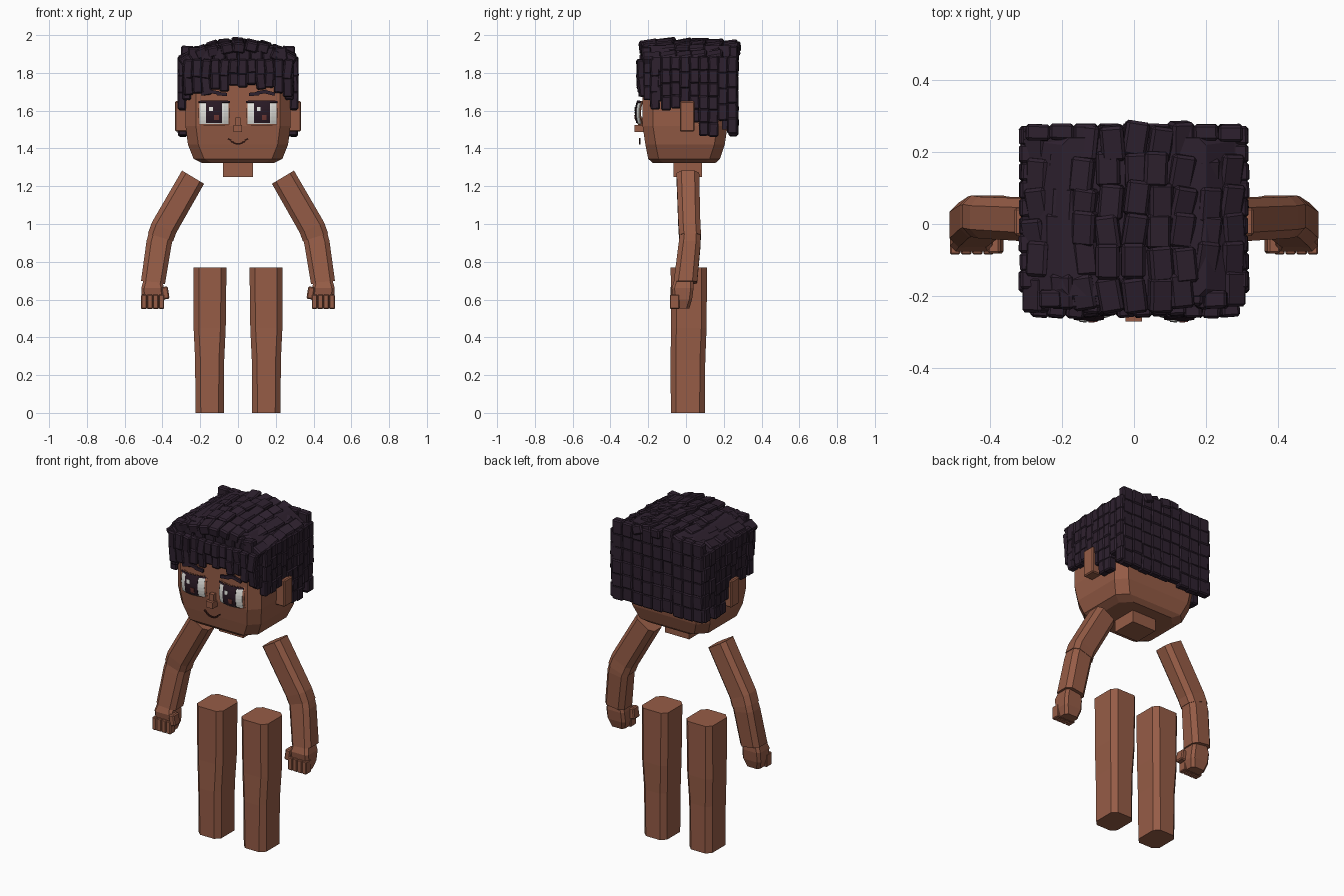
import bpy, bmesh, math, random
from mathutils import Vector, Matrix, Euler

random.seed(4)
if "Cube" in bpy.data.objects:
    bpy.data.objects.remove(bpy.data.objects["Cube"])


def material(name, rgb):
    m = bpy.data.materials.new(name)
    m.use_nodes = True
    m.diffuse_color = (*rgb, 1)
    m.node_tree.nodes["Principled BSDF"].inputs["Base Color"].default_value = (*rgb, 1)
    return m


SKIN = material("brown skin", (0.305, 0.108, 0.062))
HAIR = material("dark plum hair", (0.027, 0.015, 0.028))
WHITE = material("eye white", (0.78, 0.78, 0.74))
IRIS = material("dark iris", (0.022, 0.01, 0.018))
RED = material("iris glint", (0.16, 0.04, 0.035))
LIP = material("mouth line", (0.05, 0.014, 0.01))


def finish(name, bm, mat, bevel=0):
    bmesh.ops.recalc_face_normals(bm, faces=bm.faces)
    mesh = bpy.data.meshes.new(name)
    bm.to_mesh(mesh)
    bm.free()
    ob = bpy.data.objects.new(name, mesh)
    bpy.context.collection.objects.link(ob)
    mesh.materials.append(mat)
    if bevel:
        mod = ob.modifiers.new("soft edges", 'BEVEL')
        mod.width, mod.segments = bevel, 1
    return ob


def add_box(bm, centre, size, rot=(0, 0, 0)):
    mat = Matrix.LocRotScale(Vector(centre), Euler(rot), Vector(size))
    bmesh.ops.create_cube(bm, size=1, matrix=mat)


def box(name, lo, hi, mat, bevel=0):
    bm = bmesh.new()
    lo, hi = Vector(lo), Vector(hi)
    size = hi - lo
    add_box(bm, (lo + hi) / 2, [abs(s) for s in size])
    return finish(name, bm, mat, bevel)


def loft(name, sections, mat, chamfer, side=1):
    """Chamfered rectangles (x, y, z, half width, half depth, tilt) joined up."""
    bm = bmesh.new()
    rings = []
    for x, y, z, hu, hv, tilt in sections:
        u = Vector((math.cos(tilt), 0, math.sin(tilt)))
        a, b = hu - chamfer, hv - chamfer
        outline = [(hu, -b), (hu, b), (a, hv), (-a, hv),
                   (-hu, b), (-hu, -b), (-a, -hv), (a, -hv)]
        ring = []
        for p, q in outline:
            co = Vector((x, y + q, z)) + u * p
            co.x *= side
            ring.append(bm.verts.new(co))
        rings.append(ring)
    for lower, upper in zip(rings, rings[1:]):
        for i in range(8):
            j = (i + 1) % 8
            bm.faces.new((lower[i], lower[j], upper[j], upper[i]))
    bm.faces.new(rings[0])
    bm.faces.new(rings[-1])
    return finish(name, bm, mat)


# Head and neck
loft("head", [(0, -0.01, 1.322, 0.19, 0.165, 0), (0, -0.01, 1.345, 0.235, 0.19, 0),
              (0, -0.005, 1.42, 0.265, 0.21, 0), (0, -0.005, 1.52, 0.278, 0.225, 0),
              (0, -0.005, 1.75, 0.278, 0.225, 0), (0, -0.005, 1.87, 0.24, 0.19, 0)],
     SKIN, 0.055)
box("neck", (-0.08, -0.065, 1.25), (0.08, 0.085, 1.36), SKIN)

# Limbs and ears, once for each side
for side, label in ((1, "left"), (-1, "right")):
    loft(label + "_leg", [(0.15, 0.01, 0, 0.075, 0.09, 0), (0.15, 0.01, 0.28, 0.077, 0.092, 0),
                          (0.15, 0.015, 0.45, 0.085, 0.094, 0),
                          (0.148, 0.015, 0.77, 0.087, 0.096, 0)], SKIN, 0.028, side)
    loft(label + "_upper_arm", [(0.41, 0.022, 0.93, 0.07, 0.058, 0.3),
                                (0.392, 0.018, 0.98, 0.07, 0.058, 0.42),
                                (0.238, 0.01, 1.248, 0.068, 0.06, 0.54)], SKIN, 0.025, side)
    loft(label + "_forearm", [(0.45, -0.003, 0.69, 0.064, 0.062, 0.13),
                              (0.418, 0.02, 0.9, 0.067, 0.058, 0.15),
                              (0.404, 0.024, 0.955, 0.066, 0.054, 0.35)], SKIN, 0.025, side)
    loft(label + "_palm", [(0.45, -0.018, 0.552, 0.045, 0.035, 0), (0.45, -0.018, 0.6, 0.06, 0.05, 0),
                           (0.452, -0.018, 0.66, 0.06, 0.058, 0),
                           (0.45, -0.012, 0.70, 0.05, 0.05, 0.1)], SKIN, 0.015, side)
    bm = bmesh.new()
    for i in range(4):
        add_box(bm, (side * (0.405 + 0.031 * i), -0.06, 0.588), (0.029, 0.05, 0.076))
    finish(label + "_fingers", bm, SKIN, 0.004)
    bm = bmesh.new()
    add_box(bm, (side * 0.385, -0.055, 0.635), (0.036, 0.055, 0.066), (0, side * 0.15, 0))
    finish(label + "_thumb", bm, SKIN, 0.006)
    box(label + "_ear", (side * 0.26, -0.033, 1.49), (side * 0.333, 0.045, 1.65), SKIN, 0.006)


# Eyes: bulging patches stacked in thin layers
def eye_patch(name, centre_x, x0, x1, z0, z1, lift, mat):
    bm = bmesh.new()
    n = 6
    bmesh.ops.create_grid(bm, x_segments=n, y_segments=n, size=0.5)
    for v in bm.verts:
        dx = x0 + (x1 - x0) * (v.co.x + 0.5)
        dz = z0 + (z1 - z0) * (v.co.y + 0.5)
        bulge = 3 * (dx * dx + dz * dz)
        v.co = (centre_x + dx, -0.266 - lift + bulge, 1.588 + dz)
    ob = finish(name, bm, mat)
    mod = ob.modifiers.new("thickness", 'SOLIDIFY')
    mod.thickness, mod.offset = 0.003, 0
    return ob


for side, label in ((1, "left"), (-1, "right")):
    cx = side * 0.126
    eye_patch(label + "_eye_rim", cx, -0.083, 0.083, -0.066, 0.064, -0.006, SKIN)
    eye_patch(label + "_eye_white", cx, -0.076, 0.076, -0.058, 0.056, 0, WHITE)
    eye_patch(label + "_iris", cx, -0.042, 0.042, -0.053, 0.056, 0.004, IRIS)
    eye_patch(label + "_iris_glow", cx, 0.0, 0.024, -0.038, -0.01, 0.007, RED)
    eye_patch(label + "_eye_glint", cx, -0.026, -0.006, 0.01, 0.032, 0.007, WHITE)
    eye_patch(label + "_lash", cx, -0.082, 0.082, 0.054, 0.064, 0.004, IRIS)
    bm = bmesh.new()
    for x, z, tilt in ((0.085, 1.688, -0.1), (0.125, 1.698, -0.18), (0.168, 1.694, 0.25)):
        add_box(bm, (side * x, -0.246, z), (0.055, 0.012, 0.018), (0, side * tilt, 0))
    finish(label + "_eyebrow", bm, HAIR)

# Nose and smile
box("nose_bridge", (-0.014, -0.255, 1.52), (0.014, -0.22, 1.565), SKIN)
box("nose_tip", (-0.024, -0.272, 1.488), (0.022, -0.22, 1.525), SKIN)
bm = bmesh.new()
for i in range(-3, 4):
    add_box(bm, (i * 0.015, -0.245, 1.424 + 0.0026 * i * i), (0.018, 0.008, 0.008), (0, -i * 0.18, 0))
finish("mouth", bm, LIP)

# Hair: solid core beneath the tufts
loft("hair_core", [(0, 0.02, 1.8, 0.29, 0.235, 0), (0, 0.02, 1.89, 0.28, 0.23, 0),
                   (0, 0.02, 1.945, 0.2, 0.22, 0)], HAIR, 0.02)
box("hair_back_core", (-0.29, 0.19, 1.5), (0.29, 0.255, 1.88), HAIR)


def jitter(amount):
    return random.uniform(-amount, amount)


def crown_height(x, y):
    return 1.972 - 1.05 * x * x - 0.25 * y * y


# Crown tufts, following a shallow dome
bm = bmesh.new()
for i in range(9):
    for j in range(6):
        x = (i - 4) * 0.067 + jitter(0.008)
        y = 0.02 + (j - 2.5) * 0.083 + jitter(0.012)
        slope = math.atan(2.1 * x)
        add_box(bm, (x, y, crown_height(x, y) - 0.018 + jitter(0.008)),
                (0.066, 0.098, 0.055), (0.1 + jitter(0.1), slope + jitter(0.12), jitter(0.16)))
finish("hair_crown_tufts", bm, HAIR, 0.008)


def tuft_columns(name, bottoms, place, width, top, wobble):
    """Columns of blocks hanging from top; place maps column and z to a point and size."""
    bm = bmesh.new()
    for i, bottom in enumerate(bottoms):
        rows = max(1, round((top - bottom) / 0.075))
        height = (top - bottom) / rows
        for r in range(rows):
            z = top - (r + 0.5) * height
            centre, size = place(i, z, width, height)
            add_box(bm, centre, size, [jitter(wobble) for _ in range(3)])
    return finish(name, bm, HAIR, 0.007)


# Side tufts, cut short around the ears
side_bottoms = (1.65, 1.605, 1.615, 1.64, 1.54, 1.47, 1.465, 1.55, 1.48)
for side, label in ((1, "left"), (-1, "right")):
    tuft_columns(label + "_side_hair", side_bottoms,
                 lambda i, z, w, h: ((side * (0.292 + jitter(0.004)), -0.155 + i * 0.05, z),
                                     (0.048, w, h + 0.006)), 0.053, 1.885, 0.035)
    # Sideburns beside the forehead
    tuft_columns(label + "_sideburn", (1.66, 1.61),
                 lambda i, z, w, h: ((side * (0.272 + 0.025 * i), -0.2 + 0.035 * i, z),
                                     (w, 0.05, h + 0.008)), 0.045, 1.87, 0.05)

# Back tufts, a nearly flat wall
tuft_columns("back_hair", [1.475 + jitter(0.01) for _ in range(9)],
             lambda i, z, w, h: (((i - 4) * 0.067, 0.253 + jitter(0.004), z),
                                 (w, 0.045, h + 0.006)), 0.068, 1.94, 0.03)

# Front: upright tufts above a ragged fringe
tuft_columns("front_hair", [1.82] * 8,
             lambda i, z, w, h: (((i - 3.5) * 0.066, -0.205 + jitter(0.006), z),
                                 (w, 0.05, h + 0.012)), 0.064, 1.93, 0.12)
fringe_bottoms = (1.69, 1.7, 1.69, 1.72, 1.71, 1.74, 1.73, 1.745, 1.72, 1.73, 1.7, 1.68)
tuft_columns("fringe", fringe_bottoms,
             lambda i, z, w, h: (((i - 5.5) * 0.048, -0.233 + jitter(0.008), z),
                                 (w, 0.04, h + 0.015)), 0.05, 1.865, 0.13)
